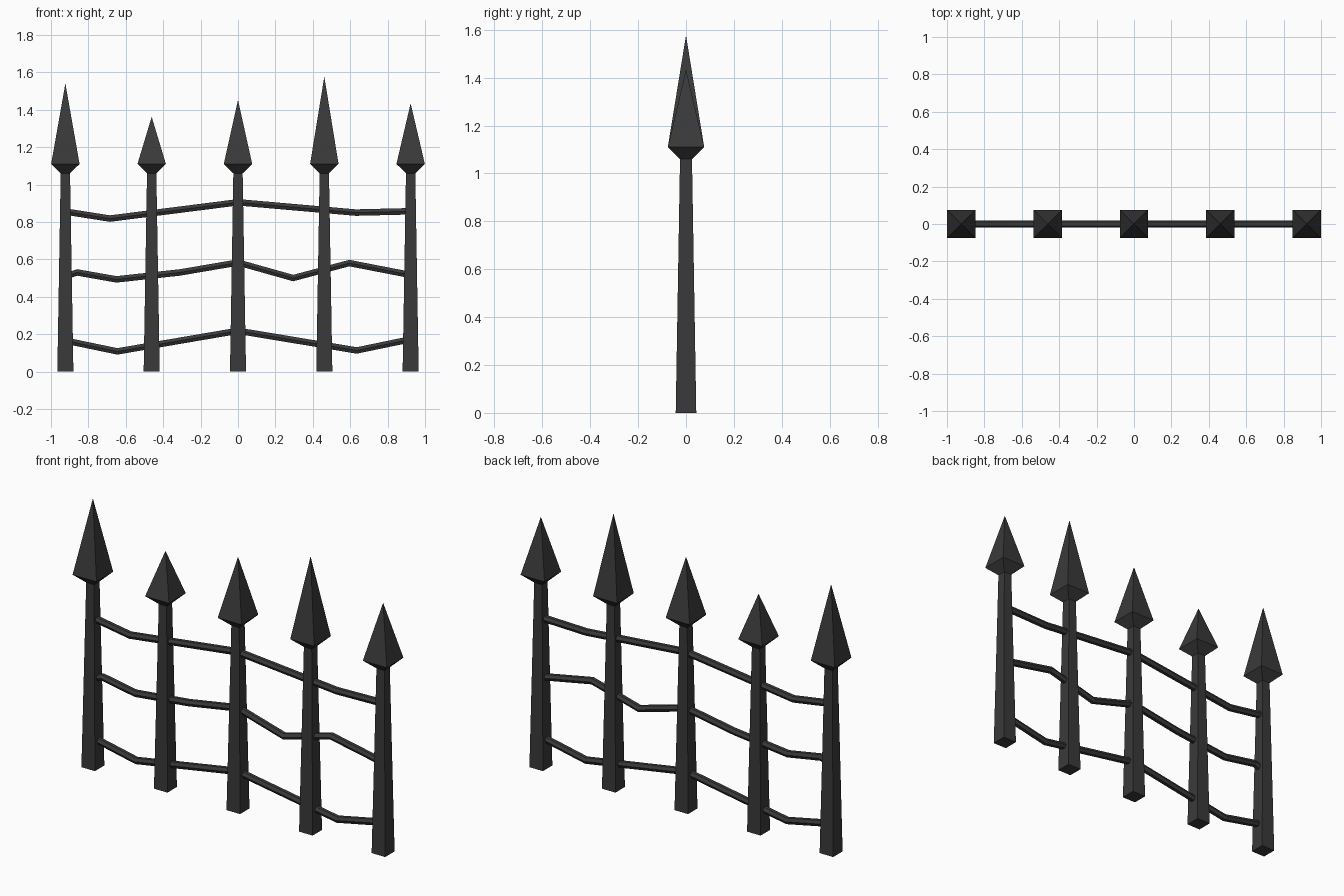
import bpy, bmesh, math
from mathutils import Matrix

cube = bpy.data.objects.get("Cube")
if cube:
    bpy.data.objects.remove(cube)

iron = bpy.data.materials.new("dark_iron")
iron.use_nodes = True
colour = (0.042, 0.042, 0.042, 1)
iron.diffuse_color = colour
iron.node_tree.nodes["Principled BSDF"].inputs["Base Color"].default_value = colour


def finish(bm, name, location=(0, 0, 0)):
    bmesh.ops.recalc_face_normals(bm, faces=bm.faces)
    mesh = bpy.data.meshes.new(name)
    bm.to_mesh(mesh)
    bm.free()
    mesh.materials.append(iron)
    obj = bpy.data.objects.new(name, mesh)
    obj.location = location
    bpy.context.collection.objects.link(obj)


def loft(rings, tip=None):
    """Skin a list of point rings, closing the end with a cap or a tip."""
    bm = bmesh.new()
    loops = [[bm.verts.new(p) for p in ring] for ring in rings]
    n = len(loops[0])
    for a, b in zip(loops, loops[1:]):
        for i in range(n):
            j = (i + 1) % n
            bm.faces.new((a[i], a[j], b[j], b[i]))
    bm.faces.new(loops[0])
    if tip:
        top = bm.verts.new(tip)
        for i in range(n):
            bm.faces.new((loops[-1][i], loops[-1][(i + 1) % n], top))
    else:
        bm.faces.new(loops[-1])
    return bm


def square(half, z):
    return [(-half, -half, z), (half, -half, z), (half, half, z), (-half, half, z)]


# Tapered posts with spear heads of differing heights
SPACING = 0.4615
NECK, BARB = 1.06, 1.11
for i, height in enumerate((1.54, 1.362, 1.452, 1.577, 1.434)):
    place = ((i - 2) * SPACING, 0, 0)
    finish(loft([square(0.043, 0), square(0.025, NECK)]), f"post_{i + 1}", place)
    finish(loft([square(0.025, NECK), square(0.076, BARB)], (0, 0, height)),
           f"spear_head_{i + 1}", place)

# Crooked six-sided rails, each following (x, z) points
rails = {
    "top_rail": [(-.92, .855), (-.685, .818), (0, .905), (.63, .85), (.92, .857)],
    "middle_rail": [(-.92, .51), (-.86, .53), (-.65, .493), (-.31, .53),
                    (0, .583), (.295, .5), (.595, .58), (.92, .517)],
    "bottom_rail": [(-.92, .165), (-.645, .108), (0, .218), (.635, .113), (.92, .172)],
}
RADIUS, SIDES = 0.02, 6
for name, path in rails.items():
    rings = []
    for x, z in path:
        angles = [k * math.tau / SIDES for k in range(SIDES)]
        rings.append([(x, RADIUS * math.cos(a), z + RADIUS * math.sin(a)) for a in angles])
    finish(loft(rings), name)
